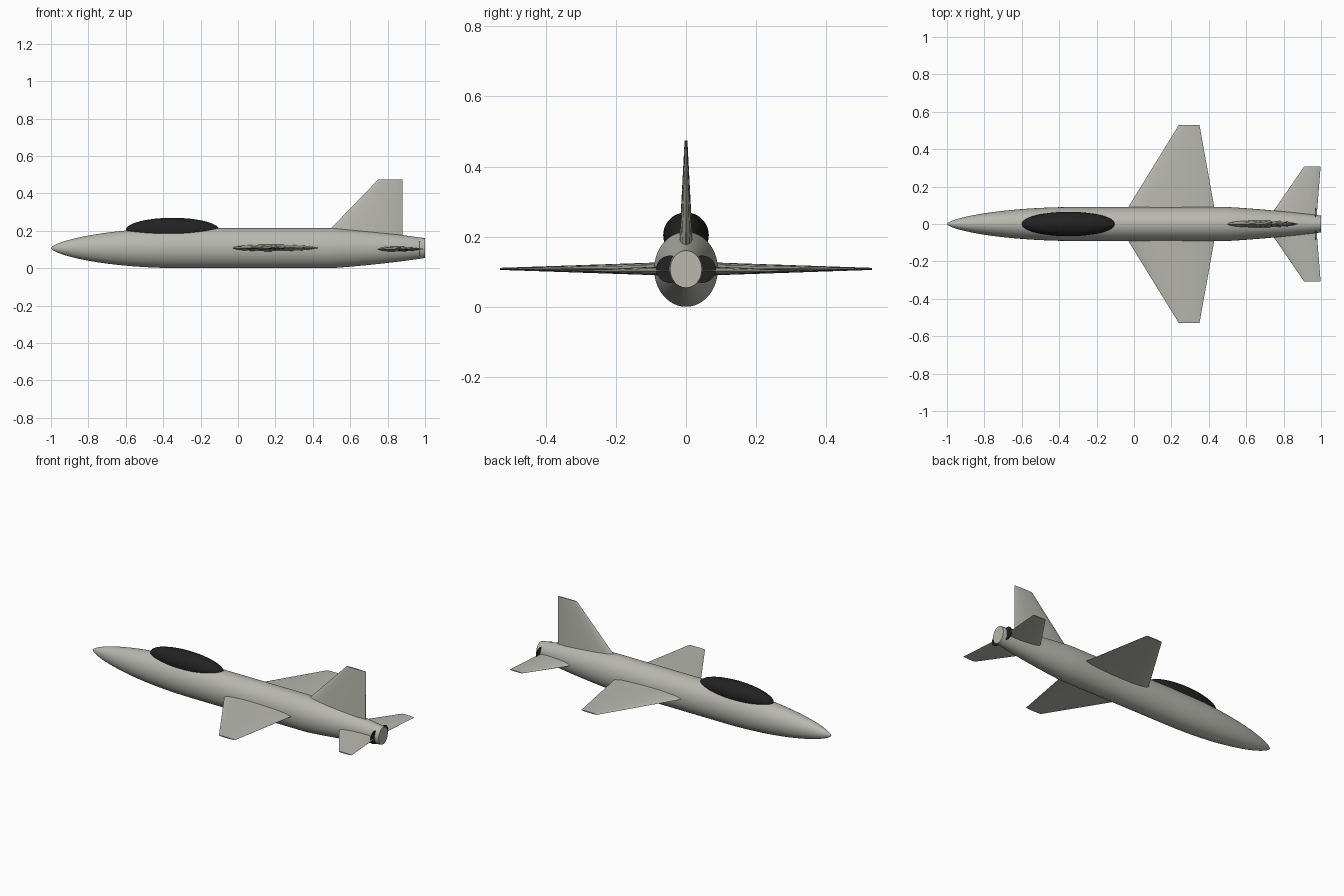
import bpy, bmesh, math
from mathutils import Matrix, Vector

if "Cube" in bpy.data.objects:
    bpy.data.objects.remove(bpy.data.objects["Cube"])

ZC = 0.107  # height of the fuselage axis


def material(name, rgb):
    m = bpy.data.materials.new(name)
    m.diffuse_color = (*rgb, 1.0)
    m.use_nodes = True
    m.node_tree.nodes["Principled BSDF"].inputs["Base Color"].default_value = m.diffuse_color
    return m


GREY = material("warm_grey", (0.48, 0.48, 0.435))
DARK = material("near_black", (0.016, 0.016, 0.016))


def finish(bm, name, mat, angle=35):
    bmesh.ops.recalc_face_normals(bm, faces=bm.faces)
    me = bpy.data.meshes.new(name)
    bm.to_mesh(me)
    bm.free()
    me.materials.append(mat)
    ob = bpy.data.objects.new(name, me)
    bpy.context.collection.objects.link(ob)
    bpy.ops.object.select_all(action='DESELECT')
    ob.select_set(True)
    bpy.context.view_layer.objects.active = ob
    bpy.ops.object.shade_smooth_by_angle(angle=math.radians(angle))
    return ob


def loft(bm, rings):
    """Skin a list of equally long point rings and cap both ends."""
    loops = [[bm.verts.new(p) for p in ring] for ring in rings]
    n = len(loops[0])
    for a, b in zip(loops, loops[1:]):
        for i in range(n):
            j = (i + 1) % n
            bm.faces.new((a[i], a[j], b[j], b[i]))
    bm.faces.new(loops[0])
    bm.faces.new(loops[-1])


# Fuselage: oval sections, rounded nose, straight body, tapered tail
def radius(x):
    if x < -0.3:
        return 0.107 * max(1 - ((-0.3 - x) / 0.7) ** 2, 0.0) ** 0.65
    if x > 0.5:
        t = (x - 0.5) / 0.5
        return 0.107 - 0.054 * (0.65 * t + 0.35 * t * t)
    return 0.107


N = 48
stations = [-0.3 - 0.7 * math.cos(math.pi / 2 * i / 24) for i in range(1, 25)]
stations = [-0.9995] + stations + [0.0, 0.25, 0.45] + [0.5 + 0.05 * i for i in range(11)]
bm = bmesh.new()
loft(bm, [[(x, 0.85 * radius(x) * math.cos(2 * math.pi * k / N),
            ZC + radius(x) * math.sin(2 * math.pi * k / N)) for k in range(N)]
          for x in stations])
finish(bm, "fuselage", GREY)

# Canopy: dark ellipsoid sunk into the fuselage
bm = bmesh.new()
bmesh.ops.create_uvsphere(
    bm, u_segments=48, v_segments=24, radius=1,
    matrix=Matrix.Translation((-0.35, 0, 0.204)) @ Matrix.Diagonal((0.25, 0.065, 0.065, 1)))
finish(bm, "canopy", DARK)

# Section of all flying surfaces: (chord fraction, half thickness fraction)
SECTION = [(0, 0), (0.04, 0.4), (0.12, 0.7), (0.25, 0.92), (0.4, 1.0),
           (0.6, 0.95), (0.75, 0.8), (0.89, 0.58), (1, 0.04)]


def surface(name, root, tip, place):
    """root and tip: (span, leading x, trailing x, half thickness)."""
    bm = bmesh.new()
    rings = []
    for span, x0, x1, h in (root, tip):
        upper = [(x0 + (x1 - x0) * c, h * t) for c, t in SECTION]
        lower = [(x, -t) for x, t in reversed(upper[1:])]
        rings.append([place(x, span, t) for x, t in upper + lower])
    loft(bm, rings)
    return finish(bm, name, GREY, 25)


for side, label in ((-1, "right"), (1, "left")):
    # Main wing
    surface(label + "_wing", (0.03, -0.068, 0.44, 0.02), (0.53, 0.24, 0.35, 0.003),
            lambda x, s, t: (x, side * s, 0.108 + t))
    # Tailplane
    surface(label + "_tailplane", (0.02, 0.712, 0.975, 0.015), (0.308, 0.91, 0.998, 0.003),
            lambda x, s, t: (x, side * s, 0.102 + t))
    # Exhaust disc beside the tail
    bm = bmesh.new()
    bmesh.ops.create_cone(
        bm, cap_ends=True, segments=32, radius1=0.039, radius2=0.039, depth=0.004,
        matrix=Matrix.Translation((0.972, side * 0.046, 0.107)) @ Matrix.Rotation(math.pi / 2, 4, 'Y'))
    finish(bm, label + "_exhaust", DARK)

# Tail fin
surface("tail_fin", (0.17, 0.456, 0.88, 0.02), (0.474, 0.75, 0.88, 0.004),
        lambda x, s, t: (x, t, s))
